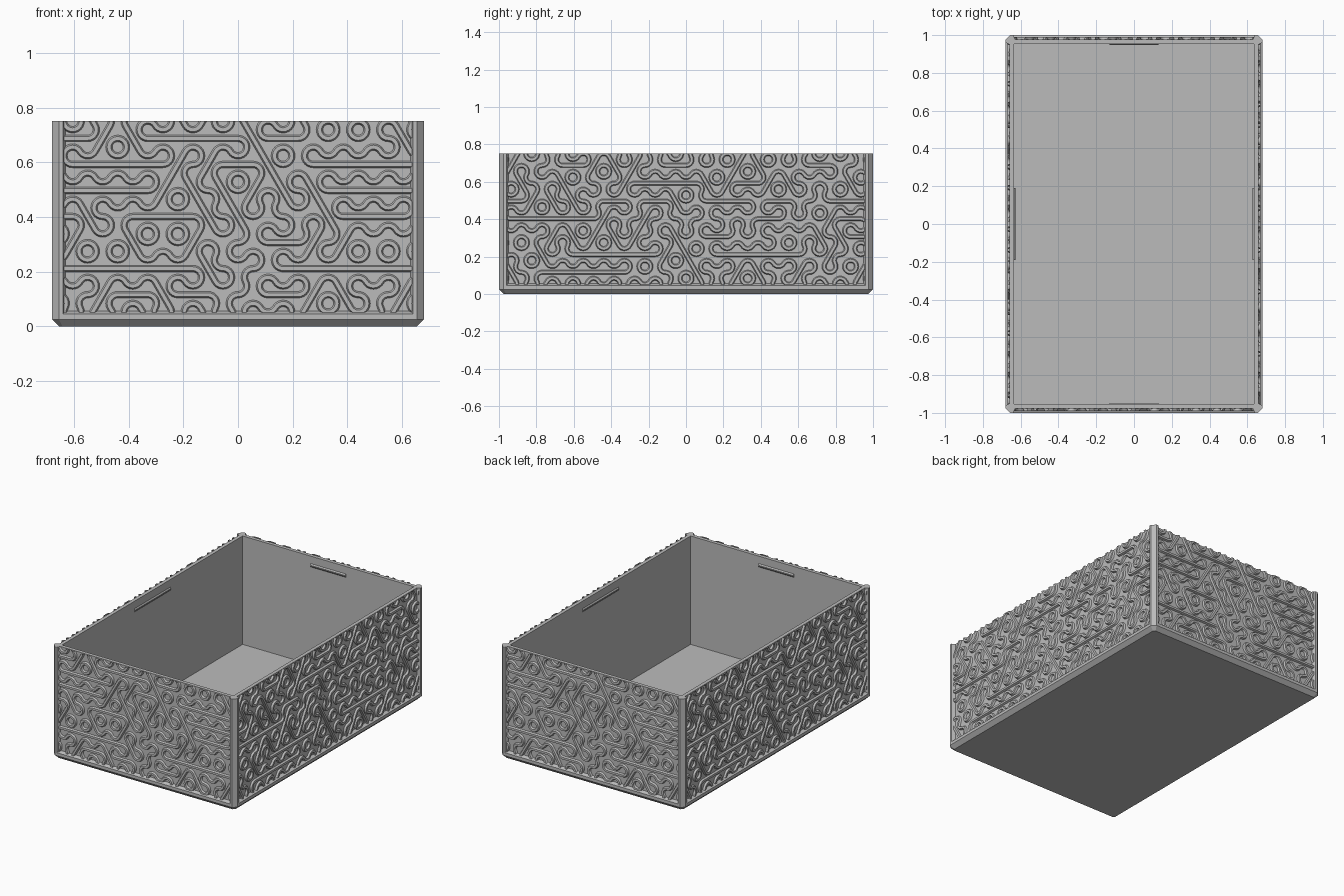
import bpy, bmesh, math, random
from mathutils import Matrix, Vector

W, D, H = 0.68, 1.0, 0.75          # half width, half depth, height
CH, RECESS, WALL = 0.025, 0.022, 0.046
S = 0.0635                         # side of one pattern hexagon
CELL = S * math.sqrt(3)
ROW0 = 0.687                       # height of the first full pattern row

if "Cube" in bpy.data.objects:
    bpy.data.objects.remove(bpy.data.objects["Cube"])

grey = bpy.data.materials.new("plain grey")
grey.use_nodes = True
grey.diffuse_color = (0.5, 0.5, 0.5, 1)
grey.node_tree.nodes["Principled BSDF"].inputs["Base Color"].default_value = (0.5, 0.5, 0.5, 1)


def finish(bm, name, smooth=False):
    bmesh.ops.recalc_face_normals(bm, faces=bm.faces)
    mesh = bpy.data.meshes.new(name)
    bm.to_mesh(mesh)
    bm.free()
    mesh.materials.append(grey)
    ob = bpy.data.objects.new(name, mesh)
    bpy.context.collection.objects.link(ob)
    if smooth:
        bpy.ops.object.select_all(action='DESELECT')
        ob.select_set(True)
        bpy.context.view_layer.objects.active = ob
        bpy.ops.object.shade_smooth_by_angle(angle=math.radians(30))
    return ob


def loft(bm, rings):
    """Skin a list of point rings and cap both ends."""
    loops = [[bm.verts.new(p) for p in ring] for ring in rings]
    for a, b in zip(loops, loops[1:]):
        for i in range(len(a)):
            j = (i + 1) % len(a)
            bm.faces.new((a[i], a[j], b[j], b[i]))
    bm.faces.new(loops[0][::-1])
    bm.faces.new(loops[-1])


def cut_rect(inset, cut, z):
    """Rectangle with cut corners."""
    x, y = W - inset, D - inset
    return [(x - cut, y, z), (-x + cut, y, z), (-x, y - cut, z), (-x, -y + cut, z),
            (-x + cut, -y, z), (x - cut, -y, z), (x, -y + cut, z), (x, y - cut, z)]


# Tray: chamfered foot, bottom rail, recessed walls, inside and floor
bm = bmesh.new()
loft(bm, [cut_rect(CH, CH / 2, 0), cut_rect(0, CH, CH), cut_rect(0, CH, 0.045),
          cut_rect(RECESS, 0.001, 0.055), cut_rect(RECESS, 0.001, H),
          cut_rect(WALL, 0.001, H), cut_rect(WALL, 0.001, CH)])
finish(bm, "tray_body")

# Corner posts
for name, sx, sy in (("back_left", 1, 1), ("back_right", -1, 1),
                     ("front_left", 1, -1), ("front_right", -1, -1)):
    half = [(0, CH), (0, 0.04), (RECESS, 0.05)]
    outline = half + [(RECESS, RECESS)] + [(b, a) for a, b in reversed(half)]
    bm = bmesh.new()
    loft(bm, [[(sx * (W - a), sy * (D - b), z) for a, b in outline] for z in (0.04, H)])
    finish(bm, name + "_post")

# Pattern tiles: each tile is the set of corners that carry a small arc;
# a tile with two arcs also has a straight bar between them.
TILES = [{0, 2, 4}, {1, 3, 5}, {1, 4}, {2, 5}, {0, 3}]
LEVEL = {1, 4}
SECTION = [(-0.013, -0.002), (-0.007, 0.012), (0.007, 0.012), (0.013, -0.002)]


def tube(bm, sections):
    loops = [[bm.verts.new(p) for p in sec] for sec in sections]
    for a, b in zip(loops, loops[1:]):
        for i in range(4):
            j = (i + 1) % 4
            bm.faces.new((a[i], a[j], b[j], b[i]))


def add_tile(bm, cx, cz, corners):
    for v in corners:
        ang = math.radians(30 + 60 * v)
        px, pz = cx + S * math.cos(ang), cz + S * math.sin(ang)
        secs = []
        for k in range(9):
            t = ang + math.pi + math.radians(-60 + 15 * k)
            secs.append([(px + (S / 2 + o) * math.cos(t), -h,
                          pz + (S / 2 + o) * math.sin(t)) for o, h in SECTION])
        tube(bm, secs)
    if len(corners) == 2:
        t = math.radians(60 * (min(corners) - 1))
        d, n = (math.cos(t), math.sin(t)), (-math.sin(t), math.cos(t))
        tube(bm, [[(cx + e * d[0] + o * n[0], -h, cz + e * d[1] + o * n[1])
                   for o, h in SECTION] for e in (-CELL / 2, CELL / 2)])


def ribs(name, half, dist, turn, rings, bars, seed):
    """Relief ribs for one wall, clipped to its panel."""
    rng = random.Random(seed)
    need = {}
    for i, r, up in rings:
        left, right, far = (0, 2, 4) if up > 0 else (5, 3, 1)
        for key, v in (((i - 1, r), left), ((i + 1, r), right), ((i, r - up), far)):
            need.setdefault(key, set()).add(v)
    bm = bmesh.new()
    reach = int(half / CELL * 2) + 2
    for r in range(-1, 8):
        for i in range(-reach, reach + 1):
            if (i + r) % 2 == 0:
                continue
            want = need.get((i, r), set())
            fits = [t for t in TILES if want <= t] or TILES
            tile = rng.choice(fits)
            if LEVEL in fits and any(r == br and a <= i <= b for br, a, b in bars):
                tile = LEVEL
            add_tile(bm, i * CELL / 2, ROW0 - r * 1.5 * S, tile)
    bmesh.ops.remove_doubles(bm, verts=bm.verts, dist=0.0005)
    edge = half - 0.042
    for co, no in (((edge, 0, 0), (1, 0, 0)), ((-edge, 0, 0), (-1, 0, 0)),
                   ((0, 0, 0.048), (0, 0, -1)), ((0, 0, H), (0, 0, 1))):
        cut = bmesh.ops.bisect_plane(bm, geom=bm.verts[:] + bm.edges[:] + bm.faces[:],
                                     plane_co=co, plane_no=no, clear_outer=True)
        rim = [g for g in cut["geom_cut"] if isinstance(g, bmesh.types.BMEdge) and g.is_boundary]
        if rim:
            bmesh.ops.edgeloop_fill(bm, edges=rim)
    move = Matrix.Rotation(turn, 4, 'Z') @ Matrix.Translation(Vector((0, RECESS - dist, 0)))
    bmesh.ops.transform(bm, matrix=move, verts=bm.verts)
    finish(bm, name, True)


def lip(name, length, dist, turn):
    """Thin catch ridge inside the rim of one wall."""
    bm = bmesh.new()
    y = WALL - dist
    loft(bm, [[(x, y - 0.002, 0.675), (x, y + 0.006, 0.686),
               (x, y + 0.006, 0.692), (x, y - 0.002, 0.703)]
              for x in (-length / 2, length / 2)])
    bmesh.ops.transform(bm, matrix=Matrix.Rotation(turn, 4, 'Z'), verts=bm.verts)
    finish(bm, name)


# Relief and catch ridge on each wall
shared = [(-8, 0, -1), (0, 2, 1), (8, 0, 1), (-8, 4, -1), (10, 4, -1), (6, 6, -1)]
short_rings = shared + [(3, 1, 1)]
long_rings = shared + [(9, 1, -1), (16, 6, 1)]
short_bars = [(0, -11, -9), (0, -6, -1), (1, -8, -6), (1, 6, 12), (2, -10, -7),
              (2, 7, 12), (3, -6, -3), (5, -12, -4), (5, 3, 12)]
long_bars = [(1, -4, 0), (2, 3, 6), (3, -16, -12), (5, -10, -5), (6, -14, -6)]

for k, wall in enumerate(("front", "left", "back", "right")):
    turn = k * math.pi / 2
    if k % 2 == 0:
        ribs(wall + "_relief", W, D, turn, short_rings, short_bars, 3)
        lip(wall + "_catch", 0.26, D, turn)
    else:
        ribs(wall + "_relief", D, W, turn, long_rings, long_bars, 8)
        lip(wall + "_catch", 0.38, W, turn)
